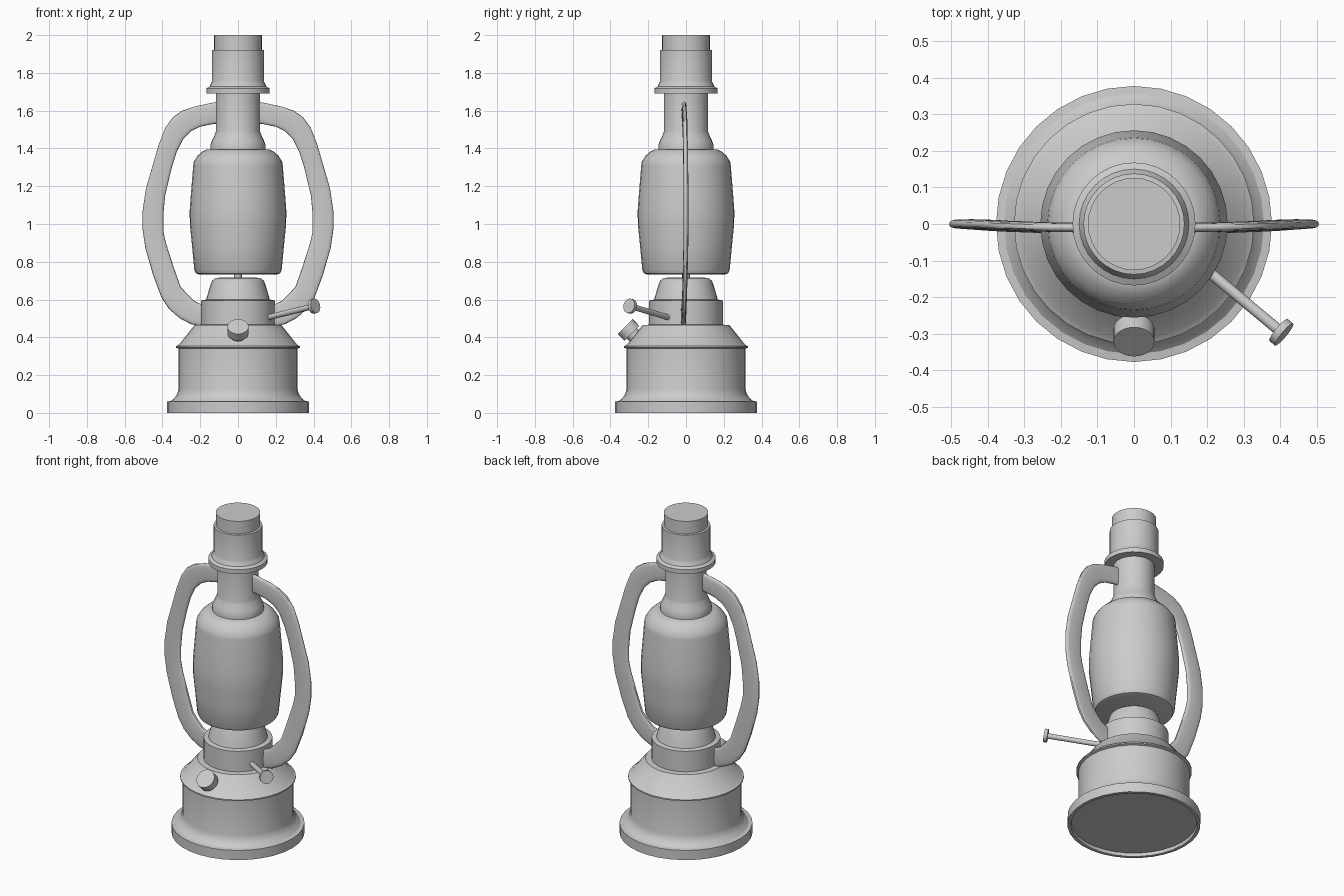
import bpy, bmesh, math
from mathutils import Vector

if "Cube" in bpy.data.objects:
    bpy.data.objects.remove(bpy.data.objects["Cube"])


def finish(bm, name, angle=30):
    bmesh.ops.recalc_face_normals(bm, faces=bm.faces)
    me = bpy.data.meshes.new(name)
    bm.to_mesh(me)
    bm.free()
    ob = bpy.data.objects.new(name, me)
    bpy.context.collection.objects.link(ob)
    bpy.ops.object.select_all(action='DESELECT')
    ob.select_set(True)
    bpy.context.view_layer.objects.active = ob
    bpy.ops.object.shade_smooth_by_angle(angle=math.radians(angle))
    return ob


def skin(bm, rings):
    """Join rings of vertices into a capped tube."""
    n = len(rings[0])
    for a, b in zip(rings, rings[1:]):
        for i in range(n):
            j = (i + 1) % n
            bm.faces.new((a[i], a[j], b[j], b[i]))
    bm.faces.new(rings[0])
    bm.faces.new(rings[-1])


def lathe(name, profile, segs=32, origin=(0, 0, 0), axis=(0, 0, 1)):
    """Turn (radius, height) points around an axis."""
    bm = bmesh.new()
    q = Vector((0, 0, 1)).rotation_difference(Vector(axis).normalized())
    rings = []
    for r, z in profile:
        rings.append([bm.verts.new(Vector(origin) + q @ Vector((
            r * math.cos(2 * math.pi * i / segs),
            r * math.sin(2 * math.pi * i / segs), z))) for i in range(segs)])
    skin(bm, rings)
    return finish(bm, name)


# Fuel tank with foot ring, recessed underside, shoulder and burner collar
lathe("fuel_tank", [
    (.355, .02), (.358, 0), (.377, 0), (.377, .06), (.355, .063), (.335, .08),
    (.322, .1), (.315, .125), (.315, .34), (.328, .345), (.328, .353),
    (.312, .362), (.23, .465), (.195, .467), (.195, .595)])
lathe("burner_cone", [
    (.195, .595), (.168, .6), (.16, .63), (.145, .68), (.137, .7),
    (.12, .713), (.1, .716)])
lathe("wick_tube", [(.02, .70), (.02, .76)], 16)

# Glass globe
lathe("globe", [
    (.205, .733), (.222, .738), (.231, .755), (.243, .88), (.255, 1.0),
    (.256, 1.07), (.25, 1.15), (.237, 1.31), (.234, 1.33), (.215, 1.36),
    (.19, 1.383), (.165, 1.395)])

# Chimney with flange and cap
lathe("chimney", [
    (.146, 1.39), (.146, 1.42), (.138, 1.44), (.122, 1.475), (.117, 1.49),
    (.117, 1.70)])
lathe("chimney_cap", [
    (.168, 1.69), (.168, 1.718), (.15, 1.728), (.14, 1.75), (.138, 1.755),
    (.138, 1.92), (.126, 1.922), (.126, 2.0)])

# Side frame tubes: outer edge, inner edge and y offset at each station
stations = [
    ((.08, 1.65), (.08, 1.532), -.01), ((.13, 1.643), (.13, 1.53), -.01),
    ((.23, 1.622), (.2, 1.515), -.009), ((.295, 1.6), (.25, 1.49), -.007),
    ((.345, 1.565), (.29, 1.45), -.005), ((.385, 1.51), (.325, 1.38), -.004),
    ((.42, 1.42), (.35, 1.3), -.002), ((.487, 1.19), (.386, 1.15), 0),
    ((.505, 1.07), (.395, 1.05), 0), ((.505, .97), (.395, .96), 0),
    ((.49, .87), (.382, .9), -.001), ((.45, .73), (.34, .77), -.004),
    ((.405, .61), (.305, .67), -.007), ((.365, .55), (.27, .63), -.009),
    ((.31, .502), (.235, .595), -.011), ((.25, .47), (.185, .57), -.013),
    ((.2, .46), (.15, .55), -.013)]
for side, label in ((1, "right"), (-1, "left")):
    bm = bmesh.new()
    rings = []
    for o, i, y in stations:
        mid = Vector(((o[0] + i[0]) / 2, y, (o[1] + i[1]) / 2))
        half = Vector((o[0], y, o[1])) - mid
        ring = []
        for k in range(16):
            a = 2 * math.pi * k / 16
            c, s = math.cos(a), math.sin(a)
            # flattened oval section
            w = math.copysign(abs(c) ** .45, c)
            t = math.copysign(abs(s) ** .8, s)
            p = mid + half * w + Vector((0, .013 * t, 0))
            ring.append(bm.verts.new((p.x * side, p.y, p.z)))
        rings.append(ring)
    skin(bm, rings)
    finish(bm, "frame_tube_" + label, 40)

# Filler cap on the tank shoulder
lathe("filler_cap", [
    (.038, -.14), (.038, -.05), (.056, -.05), (.056, 0)],
    24, (0, -.322, .457), (0, -.7, .71))

# Wick adjuster rod and wheel
start, end = Vector((.15, -.085, .503)), Vector((.41, -.302, .567))
length = (end - start).length
lathe("wick_adjuster", [
    (.015, 0), (.015, length - .02), (.039, length - .02), (.039, length)],
    20, start, end - start)
